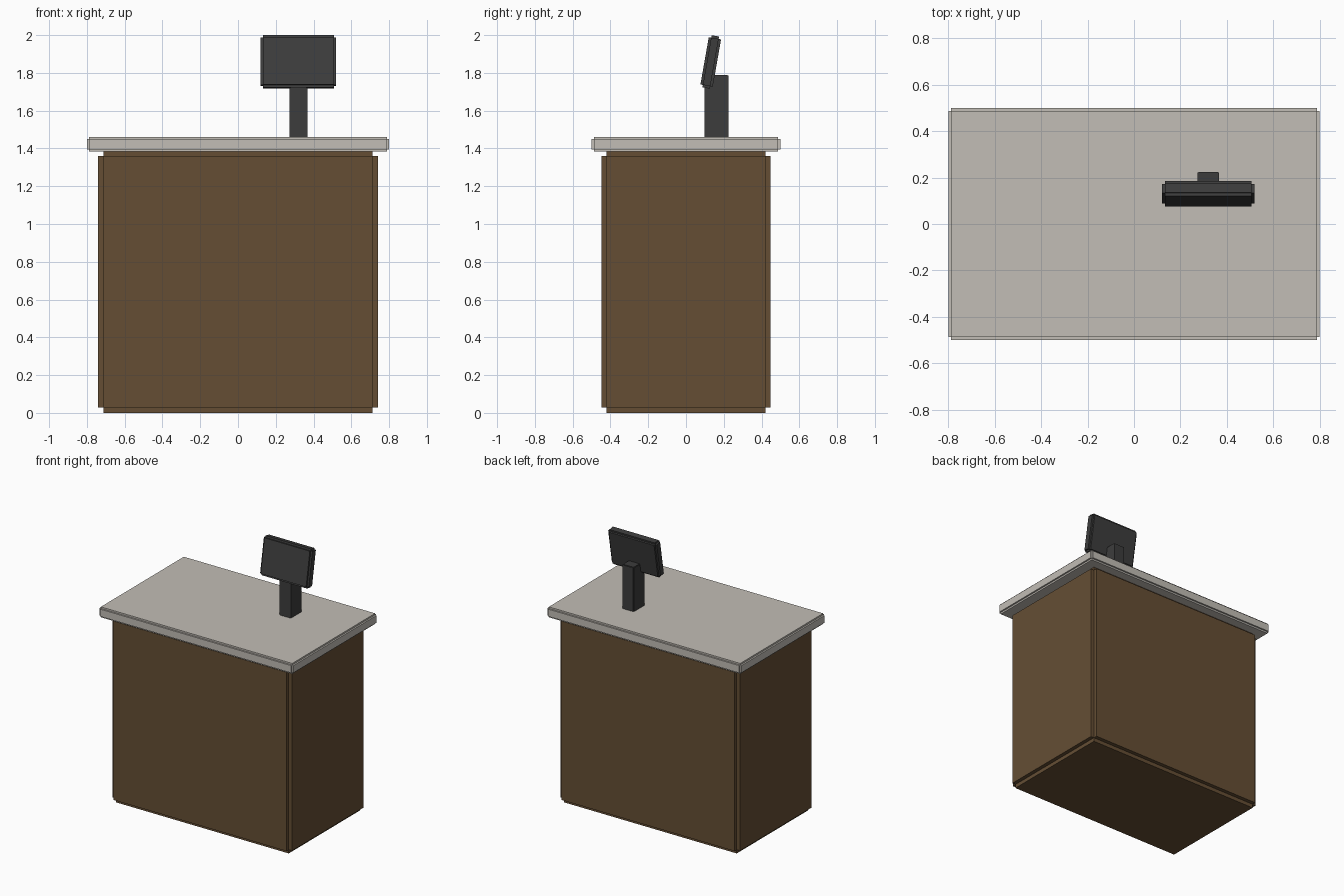
import bpy, bmesh, math
from itertools import product

if "Cube" in bpy.data.objects:
    bpy.data.objects.remove(bpy.data.objects["Cube"])


def material(name, rgb):
    m = bpy.data.materials.new(name)
    m.diffuse_color = (*rgb, 1)
    m.use_nodes = True
    m.node_tree.nodes["Principled BSDF"].inputs["Base Color"].default_value = m.diffuse_color
    return m


wood = material("brown_wood", (0.130, 0.076, 0.034))
stone = material("pale_stone", (0.54, 0.51, 0.465))
plastic = material("dark_plastic", (0.046, 0.046, 0.046))


def notched_box(name, size, notch, centre, mat, tilt=0):
    """Box with a small square step cut along all twelve edges."""
    grid = [(-s / 2, -s / 2 + notch, s / 2 - notch, s / 2) for s in size]
    # keep the cells that lie in the outer layer of one axis at most
    cells = {c for c in product(range(3), repeat=3) if sum(i != 1 for i in c) <= 1}
    bm = bmesh.new()
    verts = {}

    def vert(k):
        if k not in verts:
            verts[k] = bm.verts.new([grid[a][k[a]] for a in range(3)])
        return verts[k]

    for cell in cells:
        for axis, side in product(range(3), (0, 1)):
            near = list(cell)
            near[axis] += 2 * side - 1
            if tuple(near) in cells:
                continue
            u, v = (axis + 1) % 3, (axis + 2) % 3
            loop = []
            for du, dv in ((0, 0), (1, 0), (1, 1), (0, 1)):
                k = list(cell)
                k[axis] += side
                k[u] += du
                k[v] += dv
                loop.append(vert(tuple(k)))
            bm.faces.new(loop if side else loop[::-1])
    mesh = bpy.data.meshes.new(name)
    bm.to_mesh(mesh)
    bm.free()
    mesh.materials.append(mat)
    obj = bpy.data.objects.new(name, mesh)
    obj.location = centre
    obj.rotation_euler.x = math.radians(tilt)
    bpy.context.collection.objects.link(obj)
    return obj


# counter base and top slab
notched_box("counter_base", (1.48, 0.896, 1.387), 0.028, (0, 0, 0.6935), wood)
notched_box("counter_top", (1.6, 1.0, 0.078), 0.012, (0, 0, 1.422), stone)

# screen post and tilted screen
notched_box("screen_post", (0.094, 0.128, 0.34), 0.004, (0.32, 0.161, 1.62), plastic)
notched_box("screen", (0.4, 0.066, 0.28), 0.013, (0.32, 0.131, 1.858), plastic, -10)
